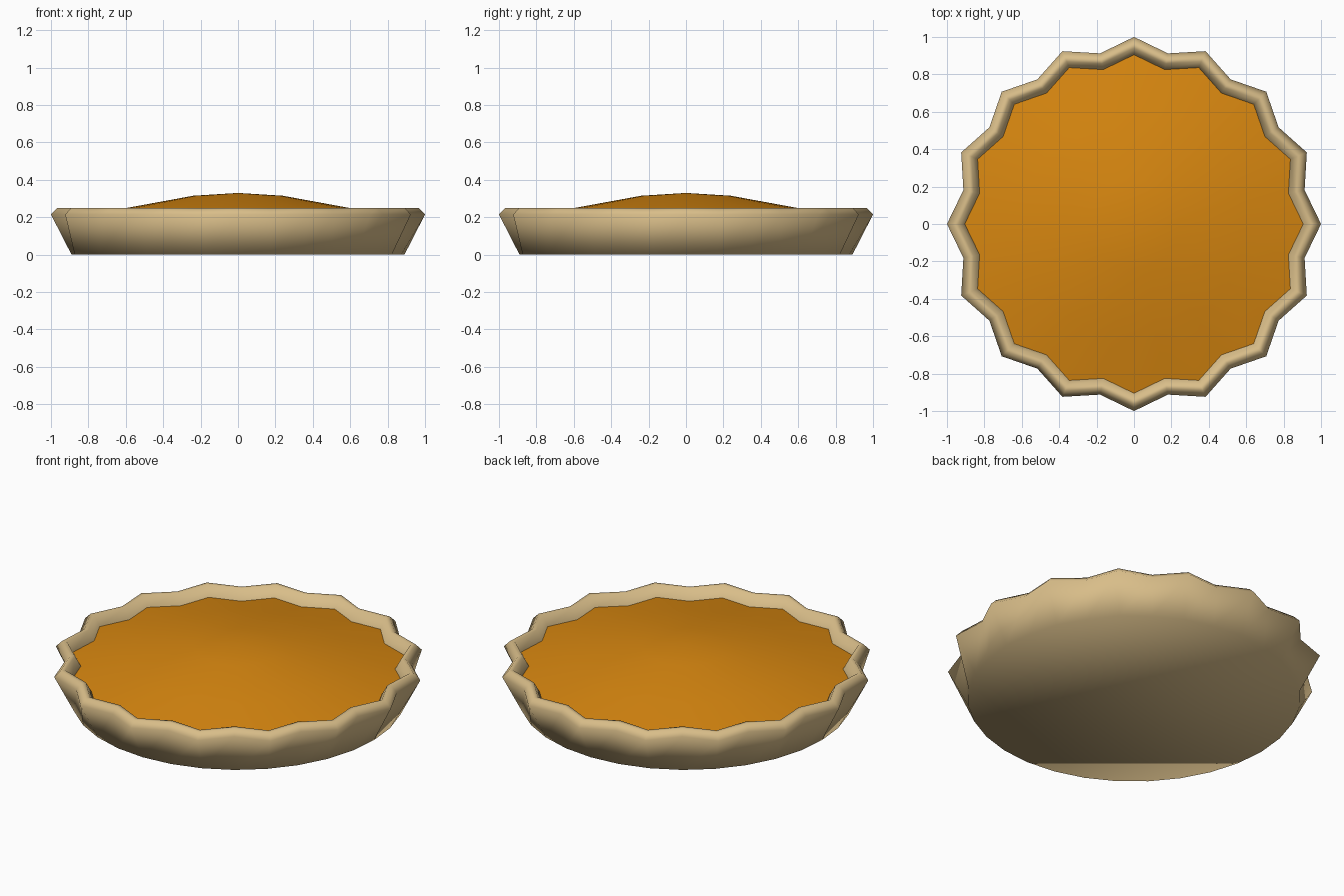
import bpy, bmesh
from math import sin, cos, pi

if "Cube" in bpy.data.objects:
    bpy.data.objects.remove(bpy.data.objects["Cube"])

SIDES = 32  # 16 scallop tips and 16 valleys


def ring(bm, r, z, valley):
    """Ring of vertices; every second one is pulled in by the valley factor."""
    return [bm.verts.new((r * (valley if i % 2 else 1) * cos(2 * pi * i / SIDES),
                          r * (valley if i % 2 else 1) * sin(2 * pi * i / SIDES), z))
            for i in range(SIDES)]


def loft(name, profile, color, cap_top=None, cap_bottom=False):
    """Join (radius, height, valley) rings into a smooth surface."""
    bm = bmesh.new()
    rings = [ring(bm, *p) for p in profile]
    for a, b in zip(rings, rings[1:]):
        for i in range(SIDES):
            j = (i + 1) % SIDES
            bm.faces.new((a[i], a[j], b[j], b[i]))
    if cap_bottom:
        bm.faces.new(rings[0][::-1])
    if cap_top is not None:
        c = bm.verts.new((0, 0, cap_top))
        for i in range(SIDES):
            bm.faces.new((rings[-1][i], rings[-1][(i + 1) % SIDES], c))
    for f in bm.faces:
        f.smooth = True
    me = bpy.data.meshes.new(name)
    bm.to_mesh(me)
    bm.free()
    ob = bpy.data.objects.new(name, me)
    bpy.context.collection.objects.link(ob)
    mat = bpy.data.materials.new(name + "_color")
    mat.diffuse_color = color
    mat.use_nodes = True
    mat.node_tree.nodes["Principled BSDF"].inputs["Base Color"].default_value = mat.diffuse_color
    me.materials.append(mat)
    return ob


# Crust: round base flaring to a scalloped, rounded rim
V = 0.93
loft("crust", [(0.89, 0.0, 1.0), (1.0, 0.215, V), (0.965, 0.25, V),
               (0.94, 0.25, V), (0.905, 0.19, V)],
     (0.69, 0.51, 0.25, 1), cap_bottom=True)

# Filling: shallow dome meeting the inside of the rim
loft("filling", [(0.905, 0.19, V), (0.6, 0.249, 1.0), (0.24, 0.315, 1.0)],
     (0.68, 0.24, 0.005, 1), cap_top=0.33)
